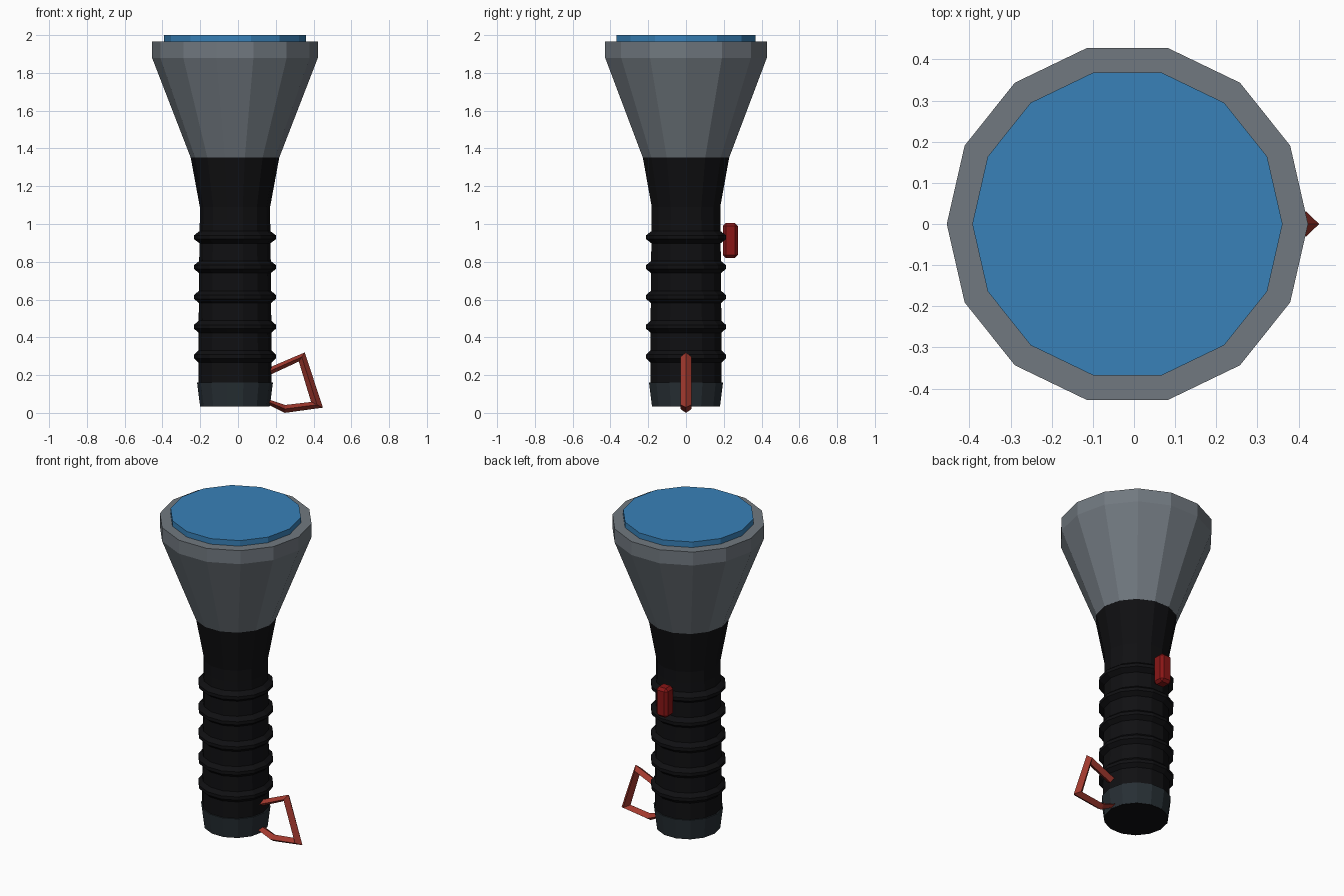
import bpy, bmesh, math

if "Cube" in bpy.data.objects:
    bpy.data.objects.remove(bpy.data.objects["Cube"])

SIDES = 14
CX = -0.016  # axis of the torch


def finish(name, bm, color):
    bmesh.ops.recalc_face_normals(bm, faces=bm.faces)
    mesh = bpy.data.meshes.new(name)
    bm.to_mesh(mesh)
    bm.free()
    obj = bpy.data.objects.new(name, mesh)
    bpy.context.collection.objects.link(obj)
    mat = bpy.data.materials.new(name + "_color")
    mat.diffuse_color = (*color, 1)
    mat.use_nodes = True
    mat.node_tree.nodes["Principled BSDF"].inputs["Base Color"].default_value = mat.diffuse_color
    mesh.materials.append(mat)
    return obj


def skin(bm, rings):
    # Bridge consecutive closed rings of vertices and cap both ends
    n = len(rings[0])
    for a, b in zip(rings, rings[1:]):
        for i in range(n):
            j = (i + 1) % n
            bm.faces.new((a[i], a[j], b[j], b[i]))
    bm.faces.new(rings[0][::-1])
    bm.faces.new(rings[-1])


def lathe(name, profile, color):
    bm = bmesh.new()
    rings = []
    for r, z in profile:
        angles = [2 * math.pi * i / SIDES for i in range(SIDES)]
        rings.append([bm.verts.new((CX + r * math.cos(a), r * math.sin(a), z))
                      for a in angles])
    skin(bm, rings)
    return finish(name, bm, color)


BLACK = (0.005, 0.005, 0.006)

# Ribbed grip flaring into the neck
grip = [(0.194, 0.15)]
for k in range(5):
    z = 0.298 + 0.158 * k
    r = 0.194 - 0.0015 * k
    grip += [(r, z - 0.032), (0.217, z - 0.01), (0.217, z + 0.01), (r, z + 0.032)]
grip += [(0.186, 1.02), (0.186, 1.09), (0.235, 1.355)]
lathe("grip", grip, BLACK)

# Flared head with its straight rim
lathe("head", [(0.235, 1.353), (0.439, 1.88), (0.439, 1.965)], (0.165, 0.19, 0.215))

# Lens
lathe("lens", [(0.377, 1.94), (0.377, 2.0)], (0.04, 0.22, 0.48))

# End cap and its dark underside
lathe("end_cap", [(0.185, 0.037), (0.201, 0.162)], (0.02, 0.028, 0.034))
lathe("cap_underside", [(0.184, 0.034), (0.184, 0.05)], BLACK)

# Switch: chamfered block on the back
bm = bmesh.new()
bmesh.ops.create_cube(bm, size=1)
for v in bm.verts:
    v.co = (CX + v.co.x * 0.08, 0.235 + v.co.y * 0.08, 0.913 + v.co.z * 0.185)
bmesh.ops.bevel(bm, geom=bm.edges[:], offset=0.016, segments=1, affect='EDGES')
finish("switch", bm, (0.25, 0.008, 0.008))

# Hanging loop with a diamond cross-section
outer = [(0.13, 0.225), (0.353, 0.32), (0.45, 0.028), (0.247, 0.0), (0.13, 0.06)]
inner = [(0.13, 0.183), (0.322, 0.272), (0.387, 0.058), (0.25, 0.042), (0.13, 0.082)]
bm = bmesh.new()
rings = []
for (ox, oz), (ix, iz) in zip(outer, inner):
    mx, mz = (ox + ix) / 2, (oz + iz) / 2
    rings.append([bm.verts.new(p) for p in
                  ((ox, 0, oz), (mx, 0.03, mz), (ix, 0, iz), (mx, -0.03, mz))])
skin(bm, rings)
finish("hanging_loop", bm, (0.36, 0.04, 0.027))
